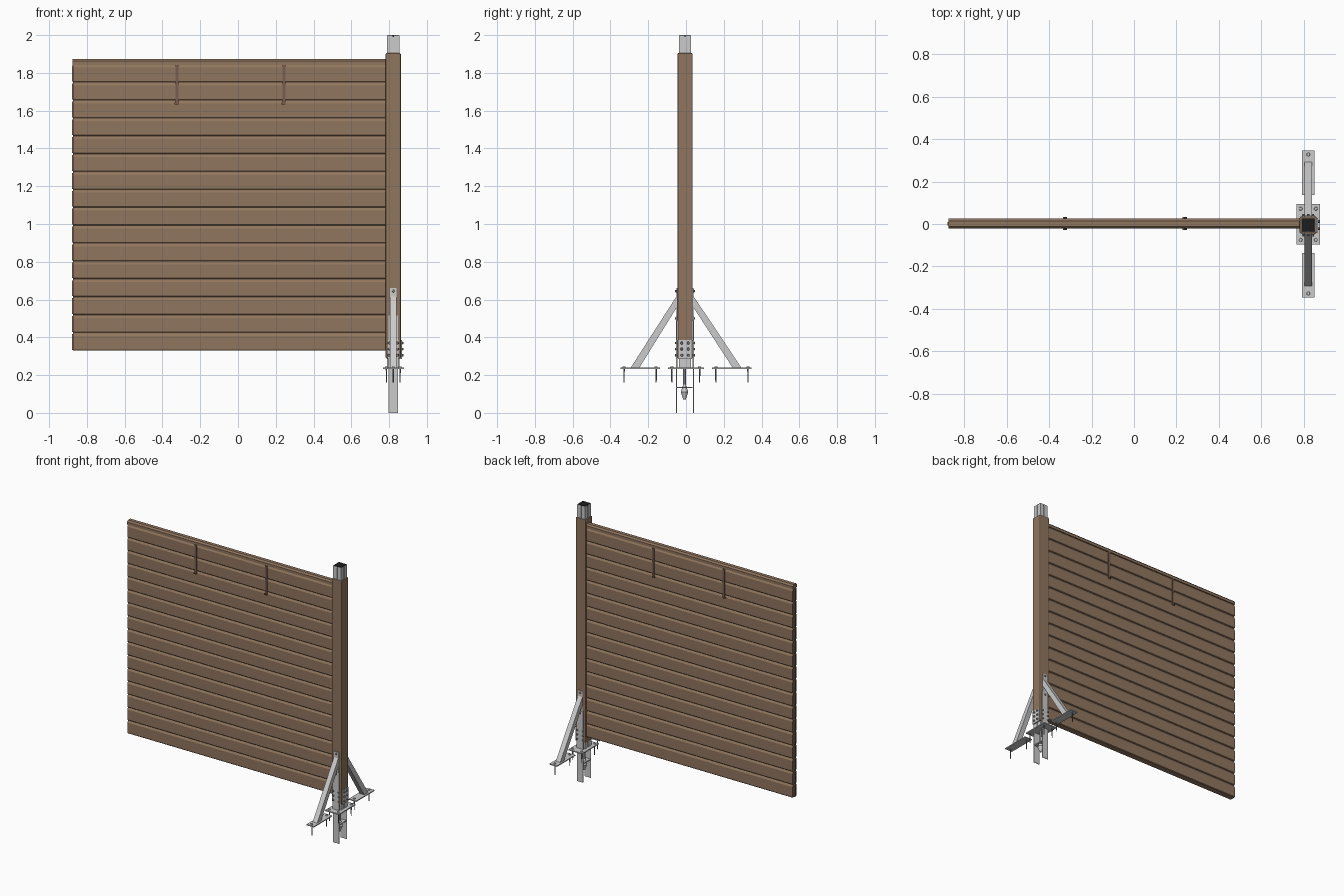
import bpy, bmesh, math
from mathutils import Vector

if "Cube" in bpy.data.objects:
    bpy.data.objects.remove(bpy.data.objects["Cube"])


def material(name, rgb):
    m = bpy.data.materials.new(name)
    m.diffuse_color = (*rgb, 1)
    m.use_nodes = True
    m.node_tree.nodes["Principled BSDF"].inputs["Base Color"].default_value = m.diffuse_color
    return m


WOOD = material("warm_brown", (0.28, 0.18, 0.112))
CLIP = material("red_brown", (0.19, 0.11, 0.08))
STEEL = material("light_grey_metal", (0.6, 0.6, 0.6))
SCREW = material("dark_grey_metal", (0.25, 0.25, 0.25))
BLACK = material("black_plastic", (0.012, 0.012, 0.012))

PX, PY = 0.822, -0.005      # post centre


def finish(name, bm, mat, bevel=0.0):
    bmesh.ops.recalc_face_normals(bm, faces=bm.faces)
    me = bpy.data.meshes.new(name)
    bm.to_mesh(me)
    bm.free()
    me.materials.append(mat)
    ob = bpy.data.objects.new(name, me)
    bpy.context.collection.objects.link(ob)
    if bevel:
        mod = ob.modifiers.new("bevel", 'BEVEL')
        mod.width, mod.segments = bevel, 2
    return ob


def box(name, x, y, z, mat, bevel=0.0):
    """Box from (min, max) ranges."""
    bm = bmesh.new()
    bmesh.ops.create_cube(bm, size=1)
    for v in bm.verts:
        v.co = [r[0] + (c + 0.5) * (r[1] - r[0]) for c, r in zip(v.co, (x, y, z))]
    return finish(name, bm, mat, bevel)


def prism(name, points, direction, mat):
    """Closed 3D outline pushed along a direction."""
    bm = bmesh.new()
    f = bm.faces.new([bm.verts.new(p) for p in points])
    r = bmesh.ops.extrude_face_region(bm, geom=[f])
    vs = [g for g in r["geom"] if isinstance(g, bmesh.types.BMVert)]
    bmesh.ops.translate(bm, vec=direction, verts=vs)
    return finish(name, bm, mat)


def rod(name, a, b, r1, r2, mat, sides=10):
    a, b = Vector(a), Vector(b)
    bm = bmesh.new()
    bmesh.ops.create_cone(bm, cap_ends=True, segments=sides, radius1=r1, radius2=r2,
                          depth=(b - a).length)
    rot = Vector((0, 0, 1)).rotation_difference(b - a)
    for v in bm.verts:
        v.co = rot @ v.co + (a + b) / 2
    return finish(name, bm, mat)


# Wall planks with chamfered upper edges
PITCH = 0.0947
for i in range(16):
    z = 0.33 + i * PITCH
    half = [(0.020, 0.0), (0.023, 0.004), (0.023, 0.078), (0.015, 0.091), (0.015, PITCH)]
    ring = half + [(-y, h) for y, h in reversed(half)]
    prism("wall_plank", [(-0.873, y + 0.002, z + h) for y, h in ring], (1.667, 0, 0), WOOD)
    # tongue at the free end
    box("plank_tongue", (-0.88, -0.873), (-0.006, 0.010), (z + 0.004, z + 0.088), WOOD)

# Top cap rail
ring = [(-0.023, 1.843), (-0.023, 1.862), (-0.013, 1.873),
        (0.013, 1.873), (0.023, 1.862), (0.023, 1.843)]
prism("wall_cap", [(-0.875, y + 0.002, z) for y, z in ring], (1.669, 0, 0), WOOD)

# Thin clips hanging from the cap on both faces
for x in (-0.323, 0.243):
    for s in (-1, 1):
        y0 = 0.002 + s * 0.022
        y = sorted((y0, y0 + s * 0.006))
        box("cap_clip", (x - 0.008, x + 0.008), y, (1.635, 1.843), CLIP)
        yh = sorted((y0, y0 + s * 0.009))
        box("clip_hook", (x - 0.013, x + 0.007), yh, (1.633, 1.642), CLIP)

# Post: grooved metal core, timber sleeve, top cap
h, g, d = 0.032, 0.003, 0.006
side = [(-h, -h), (-g, -h), (-g, -h + d), (g, -h + d), (g, -h)]
ring = []
for k in range(4):
    c, s = math.cos(k * math.pi / 2), math.sin(k * math.pi / 2)
    ring += [(PX + x * c - y * s, PY + x * s + y * c, 0.24) for x, y in side]
prism("post_core", ring, (0, 0, 1.757), STEEL)
box("post_core_cap", (PX - 0.030, PX + 0.030), (PY - 0.030, PY + 0.030), (1.99, 2.0), BLACK)
box("post_sleeve", (PX - 0.040, PX + 0.040), (PY - 0.040, PY + 0.040), (0.288, 1.905), WOOD, 0.006)

# Base plate with corner screws
box("base_plate", (0.767, 0.878), (-0.096, 0.094), (0.233, 0.241), STEEL)
for x in (0.786, 0.858):
    for y in (-0.075, 0.072):
        rod("base_screw", (x, y, 0.16), (x, y, 0.241), 0.003, 0.004, SCREW, 8)
        rod("base_screw_head", (x, y, 0.240), (x, y, 0.246), 0.009, 0.007, STEEL)

# Shoe plate and bolts on the outer side of the post
box("shoe_side", (0.861, 0.867), (PY - 0.034, PY + 0.034), (0.285, 0.385), STEEL)
for z in (0.305, 0.338, 0.37):
    for y in (-0.022, 0.012):
        rod("shoe_bolt", (0.865, y, z), (0.875, y, z), 0.008, 0.006, SCREW)

# Mirrored front and back ironwork
for s in (-1, 1):
    def yr(a, b):
        return sorted((a * s, b * s))
    face = 0.040 + PY * s           # distance of the sleeve face from y = 0
    box("shoe_plate", (PX - 0.029, PX + 0.029), yr(face, face + 0.004), (0.24, 0.385), STEEL)
    box("ground_leg", (PX - 0.025, PX + 0.025), yr(face + 0.003, face + 0.007), (0.0, 0.515), STEEL)
    box("brace_flange", (PX - 0.018, PX + 0.018), yr(face, face + 0.005), (0.49, 0.66), STEEL)
    for z in (0.305, 0.338, 0.37):
        for x in (PX - 0.022, PX + 0.022):
            rod("shoe_bolt", (x, s * face, z), (x, s * (face + 0.013), z), 0.008, 0.006, SCREW)
    for z in (0.5, 0.645):
        rod("brace_bolt", (PX, s * face, z), (PX, s * (face + 0.012), z), 0.008, 0.006, SCREW)
    # sloping brace
    brace = [(0.293, 0.239), (0.247, 0.239), (face, 0.565), (face, 0.625)]
    prism("brace", [(PX - 0.018, s * y, z) for y, z in brace], (0.036, 0, 0), STEEL)
    # brace foot and its screws
    box("brace_foot", (0.792, 0.852), yr(0.137, 0.347), (0.233, 0.240), STEEL)
    for y in (0.158, 0.328):
        rod("foot_screw", (PX, s * y, 0.16), (PX, s * y, 0.24), 0.003, 0.004, SCREW, 8)
        rod("foot_screw_head", (PX, s * y, 0.239), (PX, s * y, 0.246), 0.009, 0.007, STEEL)

# Ground anchor under the post
AY = -0.008
rod("anchor_stem", (PX, AY, 0.12), (PX, AY, 0.235), 0.007, 0.007, STEEL)
box("anchor_cross_plate", (PX - 0.023, PX + 0.023), (AY - 0.042, AY + 0.042), (0.131, 0.137), STEEL)
rod("anchor_bulb", (PX, AY, 0.11), (PX, AY, 0.15), 0.020, 0.007, STEEL)
rod("anchor_tip", (PX, AY, 0.07), (PX, AY, 0.11), 0.006, 0.020, STEEL)
